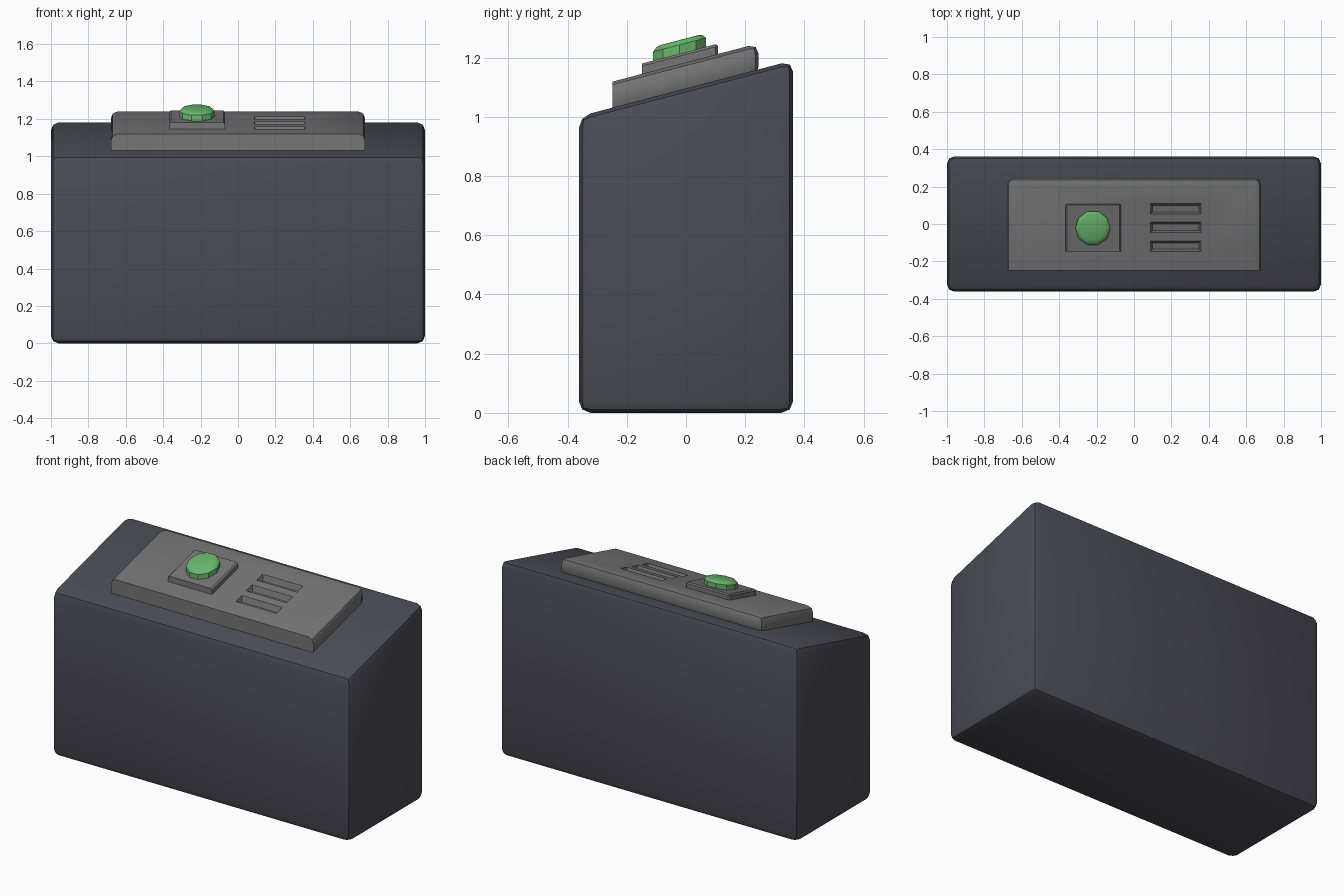
import bpy, bmesh, math

if "Cube" in bpy.data.objects:
    bpy.data.objects.remove(bpy.data.objects["Cube"])

SLOPE = 0.262  # rise of the top surface per unit of y


def material(name, rgb):
    m = bpy.data.materials.new(name)
    m.diffuse_color = (*rgb, 1)
    m.use_nodes = True
    m.node_tree.nodes["Principled BSDF"].inputs["Base Color"].default_value = m.diffuse_color
    return m


def finish(bm, name, mat=None):
    bmesh.ops.recalc_face_normals(bm, faces=bm.faces[:])
    me = bpy.data.meshes.new(name)
    bm.to_mesh(me)
    bm.free()
    ob = bpy.data.objects.new(name, me)
    bpy.context.collection.objects.link(ob)
    if mat:
        me.materials.append(mat)
    return ob


def sloped_box(name, x, y, low, high, bevel=0, segs=1, flat_base=False, mat=None, inset=0):
    """Box with upright sides and sloped top; low/high are heights at y = 0.
    inset shrinks the bottom face."""
    bm = bmesh.new()
    bmesh.ops.create_cube(bm, size=1)
    cx, cy = sum(x) / 2, sum(y) / 2
    for v in bm.verts:
        top = v.co.z > 0
        k = 0 if top else 2 * inset
        v.co.x = cx + v.co.x * (x[1] - x[0] - k)
        v.co.y = cy + v.co.y * (y[1] - y[0] - k)
        v.co.z = (high if top else low) + (0 if flat_base and not top else SLOPE * v.co.y)
    if bevel:
        base = min(bm.faces, key=lambda f: f.calc_center_median().z)
        edges = [e for e in bm.edges if flat_base or e not in base.edges[:]]
        bmesh.ops.bevel(bm, geom=edges, offset=bevel, segments=segs, profile=0.5,
                        affect='EDGES', clamp_overlap=True)
    return finish(bm, name, mat)


dark = material("dark_shell", (0.07, 0.07, 0.09))
grey = material("mid_grey", (0.18, 0.18, 0.18))
green = material("green", (0.14, 0.48, 0.15))

# Main housing and raised control panel
housing = sloped_box("housing", (-1, 1), (-0.362, 0.362), 0, 1.096, 0.04, 2, True, dark)
panel = sloped_box("control_panel", (-0.68, 0.68), (-0.248, 0.245), 1.07, 1.184, 0.035, 2, mat=grey)

# Three tapered slots cut into the panel
for i, yc in enumerate((-0.118, -0.018, 0.082)):
    cutter = sloped_box(f"slot_cutter_{i}", (0.087, 0.36), (yc - 0.029, yc + 0.029),
                        1.152, 1.186, inset=0.012)
    cutter.hide_render = True
    cutter.hide_viewport = True
    mod = panel.modifiers.new(f"slot_{i}", 'BOOLEAN')
    mod.operation = 'DIFFERENCE'
    mod.solver = 'EXACT'
    mod.object = cutter

# Square plinth under the button
plinth = sloped_box("button_plinth", (-0.367, -0.07), (-0.148, 0.108), 1.17, 1.219, 0.008, 1, mat=grey)

# Ten-sided button with a chamfered rim
bm = bmesh.new()
rings = []
for r, z in ((0.094, 1.20), (0.094, 1.249), (0.082, 1.261), (0.07, 1.265)):
    ring = []
    for k in range(10):
        a = math.tau * k / 10
        x, y = -0.22 + r * math.cos(a), -0.022 + r * math.sin(a)
        ring.append(bm.verts.new((x, y, z + SLOPE * y)))
    rings.append(ring)
for lo, hi in zip(rings, rings[1:]):
    for k in range(10):
        n = (k + 1) % 10
        bm.faces.new((lo[k], lo[n], hi[n], hi[k]))
bm.faces.new(rings[0])
bm.faces.new(rings[-1])
button = finish(bm, "button", green)

# Smooth the bevels, keep the real edges sharp
bpy.ops.object.select_all(action='DESELECT')
for ob in (housing, panel, plinth, button):
    ob.select_set(True)
bpy.context.view_layer.objects.active = housing
bpy.ops.object.shade_smooth_by_angle(angle=math.radians(30))
